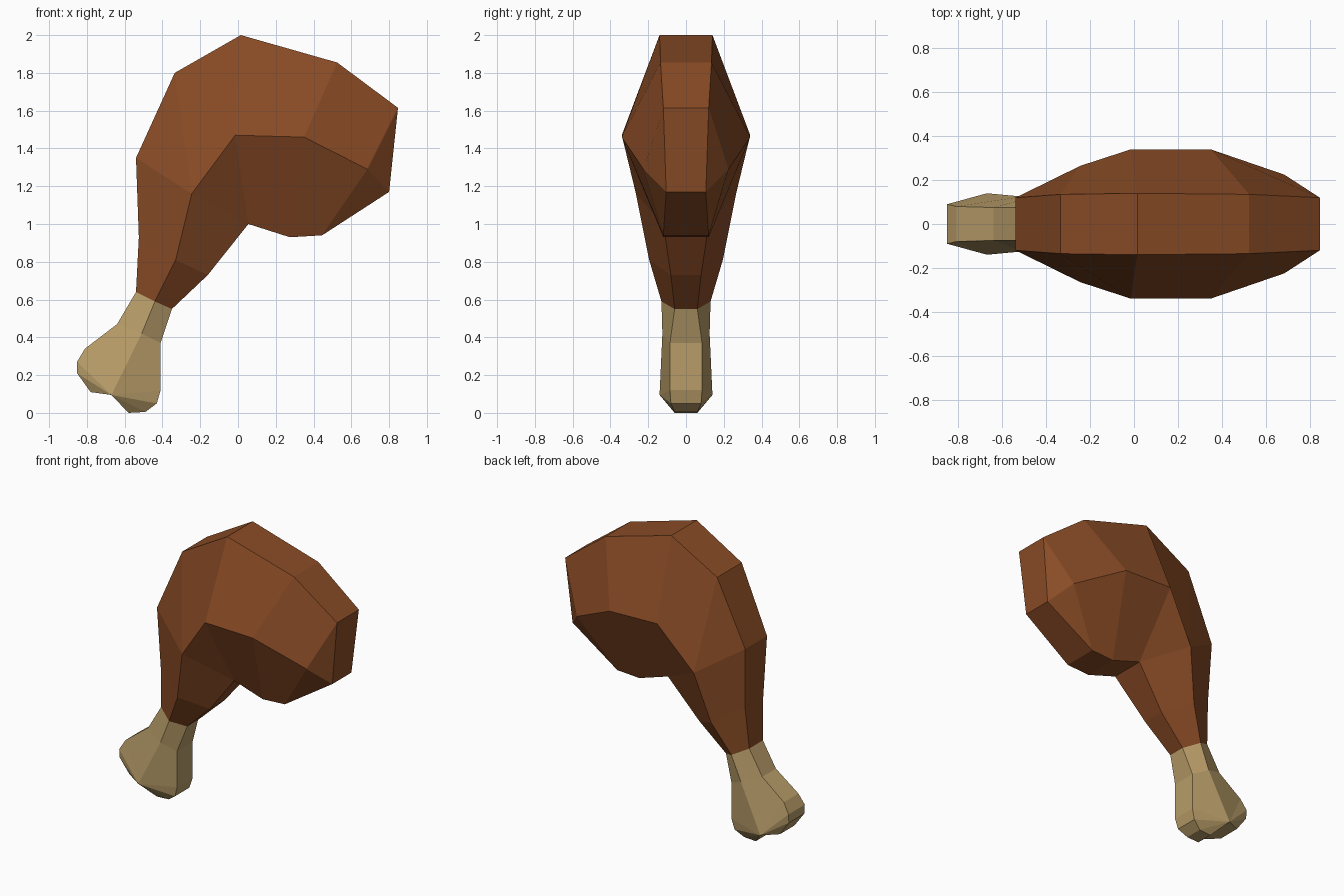
import bpy
import bmesh

if "Cube" in bpy.data.objects:
    bpy.data.objects.remove(bpy.data.objects["Cube"])


def material(name, rgb):
    m = bpy.data.materials.new(name)
    m.diffuse_color = (*rgb, 1)
    m.use_nodes = True
    m.node_tree.nodes["Principled BSDF"].inputs["Base Color"].default_value = m.diffuse_color
    return m


def build(name, outer, middle, inner, cap, mat):
    """Loft six-sided rings; each list holds (x, half width, z) per ring.
    A point repeated in the next ring makes the quad there a triangle."""
    bm = bmesh.new()
    verts = {}

    def vert(p, side):
        key = (p[0], p[1] * side, p[2])
        if key not in verts:
            verts[key] = bm.verts.new(key)
        return verts[key]

    def face(vs):
        vs = list(dict.fromkeys(vs))
        if len(vs) > 2:
            bm.faces.new(vs)

    rings = [[vert(o, 1), vert(o, -1), vert(m, -1), vert(i, -1), vert(i, 1), vert(m, 1)]
             for o, m, i in zip(outer, middle, inner)]
    for a, b in zip(rings, rings[1:]):
        for k in range(6):
            n = (k + 1) % 6
            face([a[k], a[n], b[n], b[k]])
    for ids in cap:
        face([rings[-1][k] for k in ids])
    bmesh.ops.recalc_face_normals(bm, faces=bm.faces)
    me = bpy.data.meshes.new(name)
    bm.to_mesh(me)
    bm.free()
    me.materials.append(mat)
    ob = bpy.data.objects.new(name, me)
    bpy.context.collection.objects.link(ob)


meat = material("roasted brown", (0.254, 0.072, 0.019))
bone = material("bone tan", (0.48, 0.335, 0.14))

# Shared ring where meat meets bone
neck_o, neck_m, neck_i = (-.54, .075, .64), (-.44, .13, .59), (-.35, .06, .55)

# Meat: bends from the neck round to the blunt end
bend_m, bend_i = (-.245, .265, 1.16), (.055, .12, 1.0)
end_o, end_m = (.847, .12, 1.615), (.685, .225, 1.29)
build("meat",
      [neck_o, (-.525, .1, .93), (-.54, .12, 1.35), (-.335, .135, 1.8),
       (.015, .14, 2.0), (.525, .135, 1.855), end_o, end_o],
      [neck_m, (-.33, .195, .81), bend_m, bend_m,
       (-.015, .34, 1.47), (.35, .34, 1.46), end_m, end_m],
      [neck_i, (-.16, .08, .73), bend_i, bend_i,
       bend_i, (.275, .12, .93), (.445, .12, .94), (.80, .105, 1.17)],
      [(0, 1, 3, 4), (1, 2, 3), (0, 4, 5)], meat)

# Bone: shaft flaring into two knuckles around one side point
knuckle = (-.67, .14, .095)
build("bone",
      [neck_o, (-.64, .075, .47), (-.81, .08, .34), (-.852, .09, .27),
       (-.852, .085, .21), (-.78, .08, .11)],
      [neck_m, (-.51, .125, .42), knuckle, knuckle, knuckle, knuckle],
      [neck_i, (-.41, .085, .37), (-.41, .085, .12), (-.43, .08, .05),
       (-.49, .06, .005), (-.58, .06, 0)],
      [(0, 1, 2, 5), (5, 2, 3, 4)], bone)
